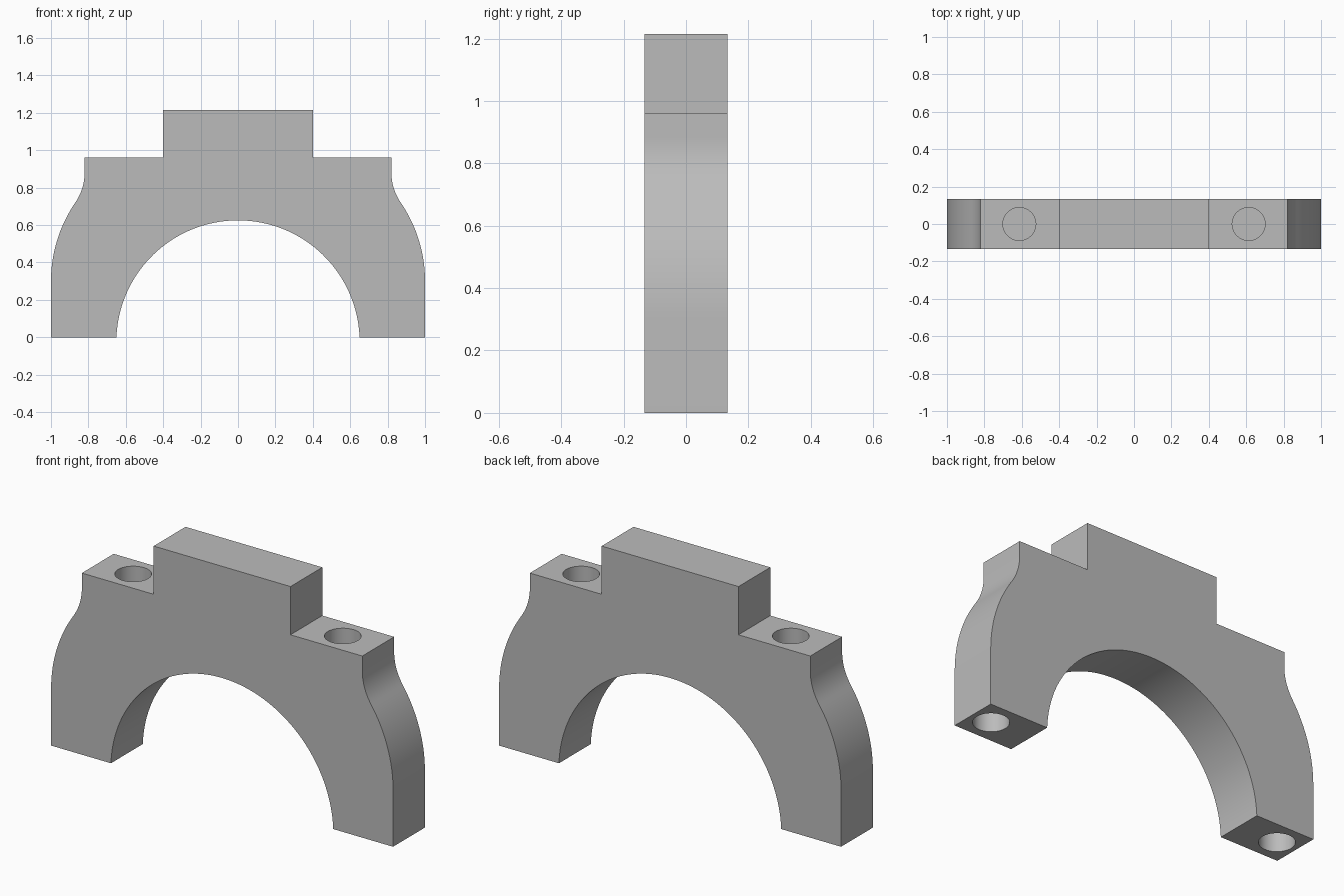
import bpy
import bmesh
from math import sin, cos, asin, acos, pi, radians

if "Cube" in bpy.data.objects:
    bpy.data.objects.remove(bpy.data.objects["Cube"])

HALF_DEPTH = 0.133
SHOULDER_Z = 0.96
HOLE_RADIUS = 0.088
HOLE_DEPTH = 0.35

grey = bpy.data.materials.new("plain grey")
grey.use_nodes = True
colour = (0.5, 0.5, 0.5, 1)
grey.diffuse_color = colour
grey.node_tree.nodes["Principled BSDF"].inputs["Base Color"].default_value = colour


def arc(cx, cz, r, start, end, steps):
    """Points on an arc, both ends included."""
    angles = [start + (end - start) * i / steps for i in range(steps + 1)]
    return [(cx + r * cos(a), cz + r * sin(a)) for a in angles]


# Outer side: straight foot, convex flank, concave neck, square shoulder, raised block
flank_r, flank_z, neck_r = 0.743, 0.30, 0.286
turn = asin(0.42 / flank_r)
neck_x = 0.82 + neck_r
neck_z = 0.72 + neck_r * sin(turn)
side = [(1, 0)]
side += arc(1 - flank_r, flank_z, flank_r, 0, turn, 16)
side += arc(neck_x, neck_z, neck_r, pi + turn, pi, 10)[1:]
side += [(0.82, SHOULDER_Z), (0.40, SHOULDER_Z), (0.40, 1.215)]

# Inner arch, from the left foot to the right foot
arch_r, arch_z = 0.6505, -0.0255
lift = asin(-arch_z / arch_r)
arch = arc(0, arch_z, arch_r, pi - lift, lift, 64)
outline = side + [(-x, z) for x, z in reversed(side)] + arch

# Extrude the outline into the solid cap
bm = bmesh.new()
front = bm.faces.new([bm.verts.new((x, -HALF_DEPTH, z)) for x, z in outline])
extruded = bmesh.ops.extrude_face_region(bm, geom=[front], use_keep_orig=True)
new_verts = [v for v in extruded["geom"] if isinstance(v, bmesh.types.BMVert)]
bmesh.ops.translate(bm, verts=new_verts, vec=(0, 2 * HALF_DEPTH, 0))
bmesh.ops.recalc_face_normals(bm, faces=bm.faces)
mesh = bpy.data.meshes.new("bearing_cap")
bm.to_mesh(mesh)
bm.free()
cap = bpy.data.objects.new("bearing_cap", mesh)
bpy.context.collection.objects.link(cap)
mesh.materials.append(grey)


def drill(x, z):
    """Cut a round flat-bottomed hole centred at height z."""
    bpy.ops.mesh.primitive_cylinder_add(
        vertices=48, radius=HOLE_RADIUS, depth=2 * HOLE_DEPTH, location=(x, 0, z))
    cutter = bpy.context.object
    cutter.name = "hole_cutter"
    cutter.hide_render = True
    cutter.data.materials.append(grey)
    cut = cap.modifiers.new("hole", "BOOLEAN")
    cut.operation = "DIFFERENCE"
    cut.solver = "EXACT"
    cut.object = cutter
    bpy.ops.object.select_all(action="DESELECT")
    bpy.context.view_layer.objects.active = cap
    cap.select_set(True)
    bpy.ops.object.modifier_apply(modifier=cut.name)
    bpy.data.objects.remove(cutter)


# Bolt holes in the shoulders and dowel holes in the feet
for sign in (-1, 1):
    drill(sign * 0.613, SHOULDER_Z)
    drill(sign * 0.886, 0)

bpy.ops.object.shade_smooth_by_angle(angle=radians(30))
